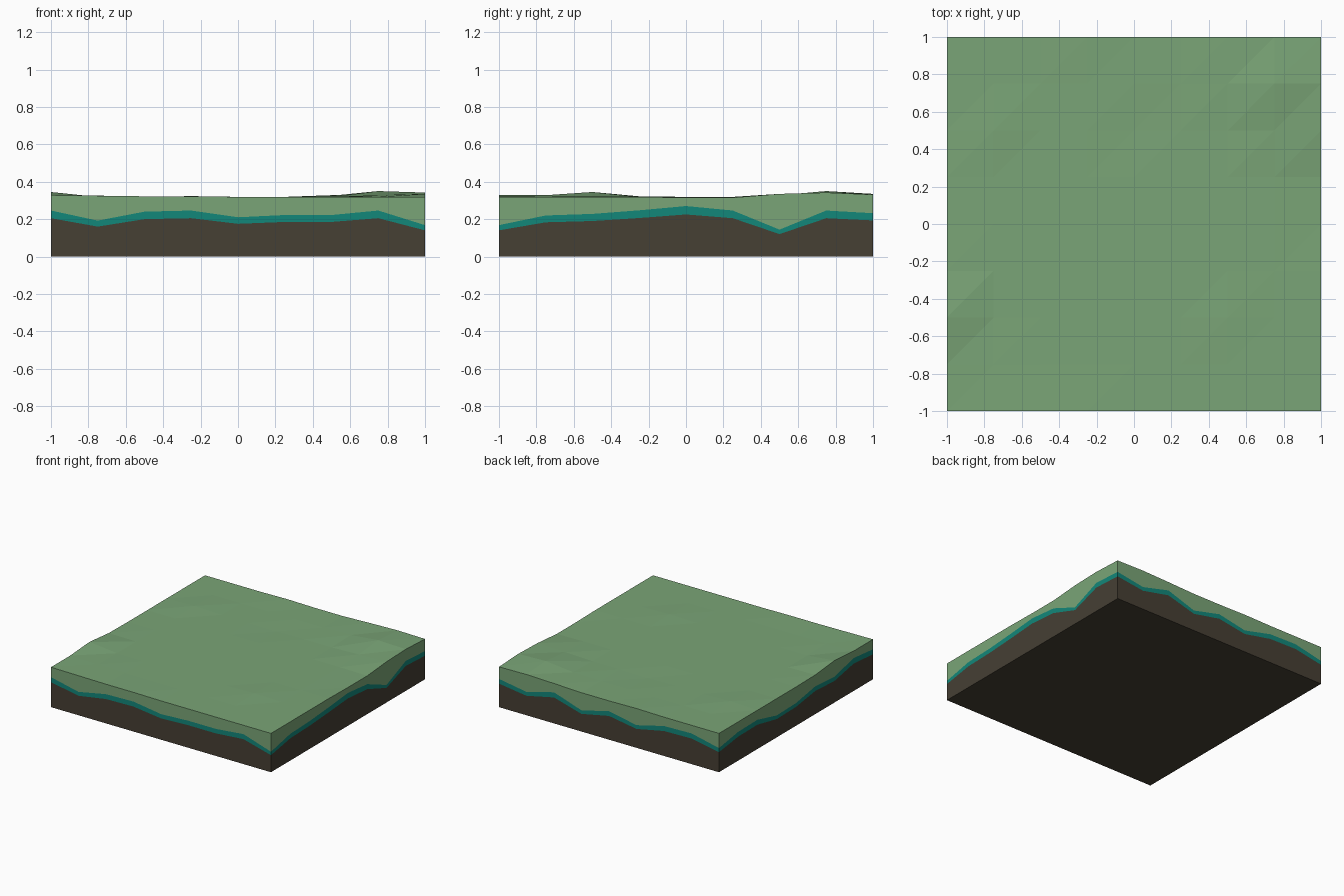
import bpy, bmesh

if "Cube" in bpy.data.objects:
    bpy.data.objects.remove(bpy.data.objects["Cube"])

N = 8                      # terrain cells per side
STEP = 2.0 / N


def material(name, rgb):
    m = bpy.data.materials.new(name)
    m.diffuse_color = (*rgb, 1.0)
    m.use_nodes = True
    m.node_tree.nodes["Principled BSDF"].inputs["Base Color"].default_value = m.diffuse_color
    return m


grass = material("grass green", (0.195, 0.376, 0.184))
teal = material("teal", (0.006, 0.242, 0.195))
soil = material("dark soil", (0.061, 0.050, 0.034))

# Soil height along each wall, walking anticlockwise from the front left corner
front = [.205, .16, .20, .205, .175, .185, .185, .205]
right = [.14, .183, .19, .206, .225, .205, .12, .205]
back = [.193, .16, .213, .145, .195, .155, .205, .21]
left = [.165, .197, .20, .15, .155, .19, .177, .225]
soil_line = front + right + back + left

# Ring of grid positions in the same order
ring = ([(i, 0) for i in range(N)] + [(N, i) for i in range(N)]
        + [(N - i, N) for i in range(N)] + [(0, N - i) for i in range(N)])

# Small rises on an otherwise flat field: (column, row) -> height
bumps = {(0, 0): .328, (0, 1): .328, (0, 2): .345, (0, 3): .322,
         (1, 0): .325, (1, 1): .322, (2, 0): .322, (3, 0): .322,
         (8, 4): .315, (8, 5): .315, (8, 6): .335, (8, 7): .342, (8, 8): .331,
         (7, 7): .350, (7, 6): .328, (6, 7): .325, (7, 8): .335, (6, 8): .328,
         (1, 6): .326, (3, 8): .323, (6, 2): .324, (4, 6): .315}


def field(i, j):
    return bumps.get((i, j), .319)


def pos(i, j, z):
    return (-1 + i * STEP, -1 + j * STEP, z)


def finish(bm, name, mat):
    bmesh.ops.recalc_face_normals(bm, faces=bm.faces[:])
    mesh = bpy.data.meshes.new(name)
    bm.to_mesh(mesh)
    bm.free()
    mesh.materials.append(mat)
    ob = bpy.data.objects.new(name, mesh)
    bpy.context.collection.objects.link(ob)


def wall(bm, lower, upper):
    """Join two closed loops of vertices with a band of quads."""
    n = len(lower)
    for k in range(n):
        m = (k + 1) % n
        bm.faces.new((lower[k], lower[m], upper[m], upper[k]))


def loop(bm, heights):
    return [bm.verts.new(pos(i, j, z)) for (i, j), z in zip(ring, heights)]


teal_line = [h * 1.2 for h in soil_line]

# Soil base with flat underside
bm = bmesh.new()
low = loop(bm, [0] * len(ring))
wall(bm, low, loop(bm, soil_line))
bm.faces.new(low[::-1])
finish(bm, "soil_base", soil)

# Teal seam
bm = bmesh.new()
wall(bm, loop(bm, soil_line), loop(bm, teal_line))
finish(bm, "teal_seam", teal)

# Grass layer: faceted field plus its side band
bm = bmesh.new()
grid = {(i, j): bm.verts.new(pos(i, j, field(i, j)))
        for i in range(N + 1) for j in range(N + 1)}
for i in range(N):
    for j in range(N):
        a, b = grid[i, j], grid[i + 1, j]
        c, d = grid[i + 1, j + 1], grid[i, j + 1]
        bm.faces.new((a, b, c))
        bm.faces.new((a, c, d))
wall(bm, loop(bm, teal_line), [grid[p] for p in ring])
finish(bm, "grass_layer", grass)
